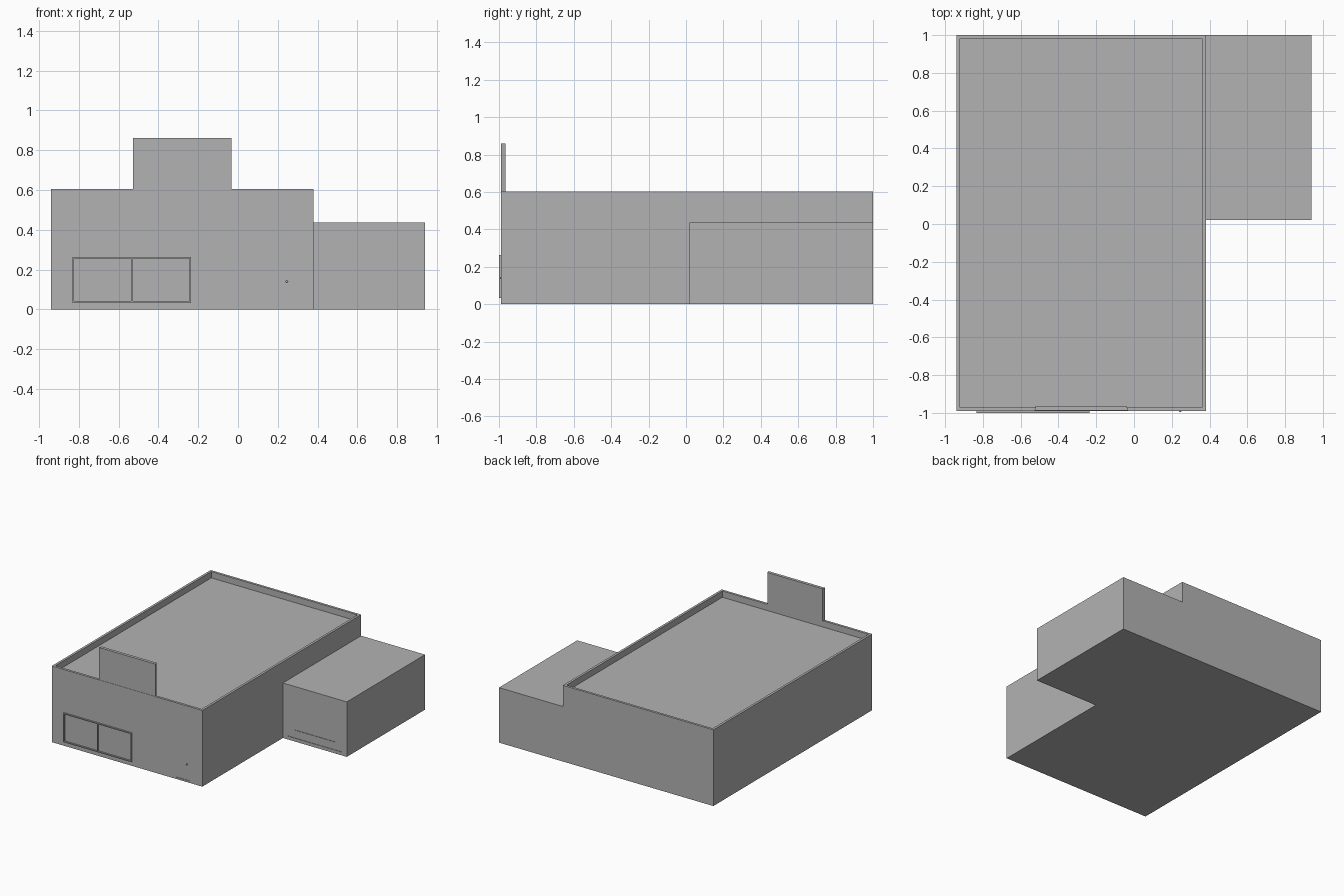
import bpy
import bmesh

old = bpy.data.objects.get("Cube")
if old:
    bpy.data.objects.remove(old, do_unlink=True)

# Single plain grey finish
grey = bpy.data.materials.new("plain_grey")
grey.use_nodes = True
colour = (0.45, 0.45, 0.45, 1)
grey.diffuse_color = colour
grey.node_tree.nodes["Principled BSDF"].inputs["Base Color"].default_value = colour


def box(name, x, y, z, edit=None):
    """Box spanning the given x, y and z ranges, with an optional bmesh edit."""
    bm = bmesh.new()
    bmesh.ops.create_cube(bm, size=1)
    for v in bm.verts:
        v.co = [r[0] if c < 0 else r[1] for c, r in zip(v.co, (x, y, z))]
    if edit:
        edit(bm)
    mesh = bpy.data.meshes.new(name)
    bm.to_mesh(mesh)
    bm.free()
    mesh.materials.append(grey)
    obj = bpy.data.objects.new(name, mesh)
    bpy.context.collection.objects.link(obj)
    return obj


def recess(target, name, x, z, front, depth=0.004):
    """Cut a shallow rectangular panel into a front wall."""
    cutter = box(name + "_cutter", x, (front - 0.02, front + depth), z)
    cutter.hide_render = True
    cutter.hide_viewport = True
    cutter.display_type = 'WIRE'
    mod = target.modifiers.new(name, 'BOOLEAN')
    mod.operation = 'DIFFERENCE'
    mod.solver = 'EXACT'
    mod.object = cutter


def sink_roof(bm):
    """Inset the top face for the parapet rim, then drop the roof inside it."""
    bm.normal_update()
    top = max(bm.faces, key=lambda f: f.calc_center_median().z)
    bmesh.ops.inset_individual(bm, faces=[top], thickness=0.027)
    ext = bmesh.ops.extrude_discrete_faces(bm, faces=[top])
    for v in ext["faces"][0].verts:
        v.co.z -= 0.05


def taper_back(bm):
    """Bring the rear edges of the sign slightly inward."""
    mid = sum(v.co.x for v in bm.verts) / len(bm.verts)
    back = max(v.co.y for v in bm.verts)
    for v in bm.verts:
        if v.co.y > back - 0.001:
            v.co.x += 0.007 if v.co.x < mid else -0.007


# Main hall with sunken roof, and lower side annex
FRONT, ANNEX_FRONT = -0.99, 0.02
hall = box("main_building", (-0.94, 0.38), (FRONT, 1), (0, 0.604), sink_roof)
annex = box("side_annex", (0.38, 0.94), (ANNEX_FRONT, 1), (0, 0.436))

# Sign board standing on the front parapet
box("sign_board", (-0.527, -0.032), (-0.988, -0.964), (0.604, 0.86), taper_back)

# Recessed doors and the threshold groove
recess(hall, "entrance_door", (0.148, 0.27), (0.014, 0.255), FRONT)
recess(annex, "loading_door", (0.485, 0.836), (0.09, 0.348), ANNEX_FRONT)
recess(annex, "threshold_groove", (0.424, 0.9), (0.026, 0.032), ANNEX_FRONT)

# Two-pane window frame
bar, frame_y = 0.008, (-1, FRONT)
left, right, low, high = -0.833, -0.235, 0.033, 0.263
for name, z in (("bottom", low), ("top", high - bar)):
    box("window_rail_" + name, (left, right), frame_y, (z, z + bar))
for name, x in (("right", left), ("middle", (left + right - bar) / 2), ("left", right - bar)):
    box("window_post_" + name, (x, x + bar), frame_y, (low + bar, high - bar))

# Round door knob
bpy.ops.mesh.primitive_uv_sphere_add(segments=12, ring_count=8, radius=0.006,
                                     location=(0.245, -0.99, 0.14))
knob = bpy.context.object
knob.name = "door_knob"
knob.data.materials.append(grey)
bpy.ops.object.shade_smooth_by_angle()
